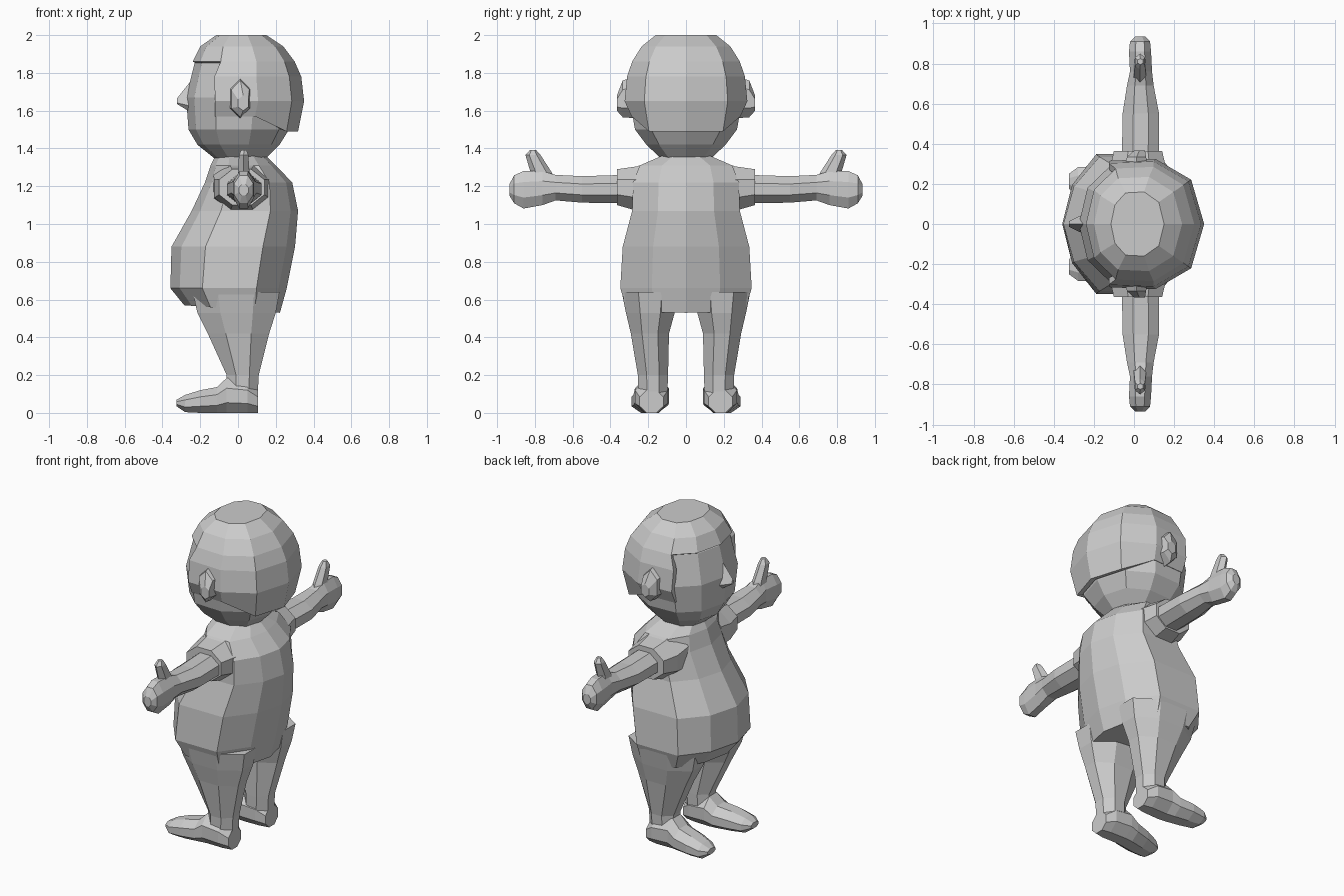
import bpy, bmesh, math

if "Cube" in bpy.data.objects:
    bpy.data.objects.remove(bpy.data.objects["Cube"])

def ngon(n):
    """Regular polygon stretched to fill the -1..1 box."""
    off = math.pi / n
    pts = [(math.cos(off + 2 * math.pi * i / n), math.sin(off + 2 * math.pi * i / n)) for i in range(n)]
    ma = max(p[0] for p in pts)
    mb = max(p[1] for p in pts)
    return [(a / ma, b / mb) for a, b in pts]

def symmetric(half):
    return half + [(a, -b) for a, b in half[-2:0:-1]]

TORSO = symmetric([(1, 0), (.86, .52), (.48, 1), (-.45, 1), (-.84, .56), (-1, 0)])
HEAD = symmetric([(1, 0), (.8, .68), (.25, 1), (-.45, .97), (-.85, .6), (-1, 0)])
OCT = ngon(8)
HEX = ngon(6)

def loft(name, axis, poly, sections, mirror=False, edit=None):
    """Skin sections (pos, a0, a1, b0, b1[, tilt]) that run along an axis."""
    bm = bmesh.new()
    rings = []
    for s in sections:
        pos, a0, a1, b0, b1 = s[:5]
        tilt = s[5] if len(s) > 5 else 0
        ring = []
        for p, q in poly:
            a = (a0 + a1) / 2 + p * (a1 - a0) / 2
            b = (b0 + b1) / 2 + q * (b1 - b0) / 2
            c = pos + tilt * p
            ring.append(bm.verts.new({'x': (c, a, b), 'y': (a, c, b), 'z': (a, b, c)}[axis]))
        rings.append(ring)
    n = len(poly)
    for r, t in zip(rings, rings[1:]):
        for i in range(n):
            j = (i + 1) % n
            bm.faces.new((r[i], r[j], t[j], t[i]))
    bm.faces.new(rings[0])
    bm.faces.new(rings[-1])
    bmesh.ops.recalc_face_normals(bm, faces=bm.faces)
    if edit:
        edit(bm, rings)
    me = bpy.data.meshes.new(name)
    bm.to_mesh(me)
    bm.free()
    ob = bpy.data.objects.new(name, me)
    bpy.context.collection.objects.link(ob)
    if mirror:
        m = ob.modifiers.new("mirror", 'MIRROR')
        m.use_axis = (False, True, False)
    return ob

def upright(rows):
    return [(z, x0, x1, -r, r) + tuple(t) for z, x0, x1, r, *t in rows]

# Torso with round belly
loft("torso", 'z', TORSO, upright([
    (1.36, -.12, .15, .13), (1.31, -.145, .2, .245), (1.22, -.175, .287, .28),
    (1.07, -.245, .318, .285), (.88, -.352, .302, .335), (.66, -.358, .258, .348),
    (.55, -.285, .222, .31, -.02)]))

# Legs
loft("leg", 'z', OCT, [
    (.64, -.24, .22, .04, .34), (.53, -.215, .2, .06, .318), (.42, -.16, .165, .09, .292),
    (.2, -.06, .11, .095, .255), (.06, -.06, .102, .1, .25)], True)

# Feet
loft("foot", 'x', OCT, [
    (.105, .12, .245, 0, .12), (.05, .095, .27, 0, .17), (-.06, .09, .27, 0, .185),
    (-.11, .095, .278, 0, .137), (-.2, .115, .288, 0, .12), (-.28, .14, .283, .004, .095),
    (-.325, .175, .25, .035, .07)], True)

# Sleeves
loft("sleeve", 'y', OCT, [
    (.16, -.13, .19, 1.05, 1.34), (.26, -.125, .165, 1.07, 1.305),
    (.365, -.1, .14, 1.1, 1.29)], True)

# Arms with mitten hands and raised thumbs
loft("arm", 'y', OCT, [
    (.33, -.06, .125, 1.11, 1.26), (.55, -.057, .125, 1.113, 1.253), (.69, -.035, .098, 1.125, 1.26),
    (.76, -.02, .09, 1.1, 1.28), (.86, -.025, .085, 1.082, 1.28), (.91, -.02, .08, 1.11, 1.258),
    (.935, .005, .055, 1.15, 1.21)], True)
loft("thumb", 'z', HEX, [
    (1.22, -.005, .065, .68, .83), (1.28, 0, .06, .715, .825),
    (1.365, .005, .055, .77, .85), (1.393, .018, .045, .795, .825)], True)

# Head, nose and ears
loft("head", 'z', HEAD, upright([
    (1.34, -.115, .14, .125), (1.42, -.215, .22, .21), (1.5, -.262, .27, .27),
    (1.67, -.275, .3, .3), (1.85, -.23, .27, .265), (1.95, -.14, .19, .17)]))
loft("nose", 'x', [(0, 1), (-1, -.6), (-.4, -1), (.4, -1), (1, -.6)], [
    (-.24, -.055, .055, 1.585, 1.77), (-.323, -.014, .014, 1.635, 1.665)])
loft("ear", 'y', HEX, [
    (.27, -.05, .07, 1.56, 1.78), (.335, -.035, .06, 1.565, 1.76),
    (.366, 0, .055, 1.6, 1.68)], True)

# Hair: open cap with fringe, sideburns and a longer back
def trim_hair(bm, rings):
    for v, (p, q) in zip(rings[-1], HEAD):
        v.co.z = 1.49 if p > .5 else 1.57
    gone = [f for f in bm.faces if f == bm.faces[-1] or
            (f.calc_center_median().x < -.1 and f.calc_center_median().z < 1.855)]
    bmesh.ops.delete(bm, geom=gone, context='FACES')

_edit = lambda bm, rings: (bm.faces.ensure_lookup_table(), trim_hair(bm, rings))
hair = loft("hair", 'z', HEAD, upright([
    (2.0, -.115, .15, .16), (1.94, -.2, .24, .235), (1.86, -.24, .3, .285),
    (1.78, -.3, .335, .312), (1.65, -.3, .35, .325), (1.5, -.29, .318, .288)]), edit=_edit)
s = hair.modifiers.new("thickness", 'SOLIDIFY')
s.thickness = .035
s.offset = -1
